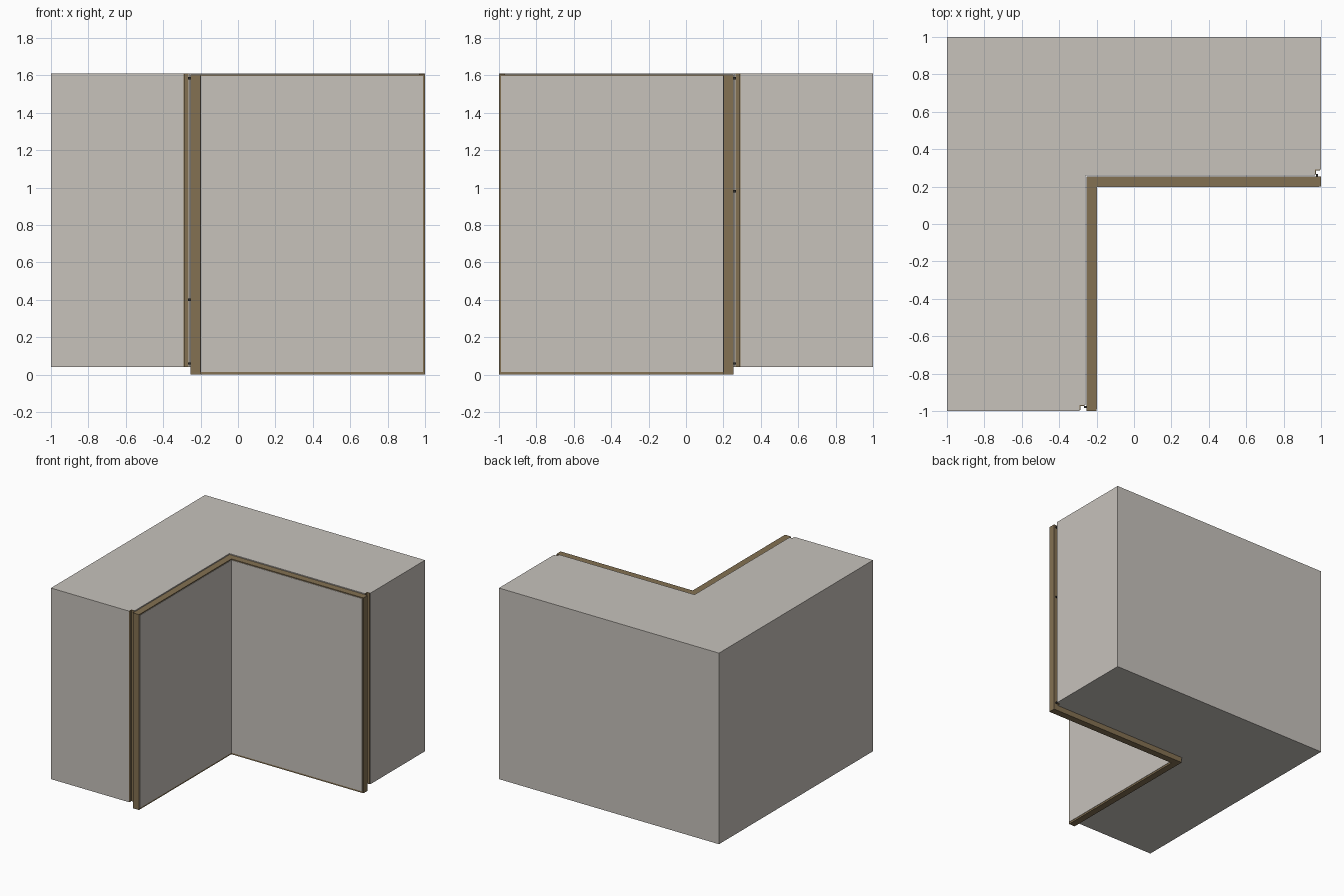
import bpy, bmesh

if "Cube" in bpy.data.objects:
    bpy.data.objects.remove(bpy.data.objects["Cube"])

BOTTOM, TOP = 0.04, 1.61


def material(name, color):
    m = bpy.data.materials.new(name)
    m.diffuse_color = (*color, 1)
    m.use_nodes = True
    m.node_tree.nodes["Principled BSDF"].inputs["Base Color"].default_value = m.diffuse_color
    return m


GREY = material("warm grey", (0.57, 0.54, 0.50))
WOOD = material("brown wood", (0.23, 0.165, 0.085))
DARK = material("dark metal", (0.03, 0.03, 0.03))


def swap(points):
    """Mirror a plan outline across the diagonal so one wing gives the other."""
    return [(-y, -x) for x, y in points]


def prism(name, outline, z0, z1, mat):
    bm = bmesh.new()
    face = bm.faces.new([bm.verts.new((x, y, z0)) for x, y in outline])
    top = bmesh.ops.extrude_face_region(bm, geom=[face])
    verts = [v for v in top["geom"] if isinstance(v, bmesh.types.BMVert)]
    bmesh.ops.translate(bm, verts=verts, vec=(0, 0, z1 - z0))
    if face.is_valid is False or not any(
            all(abs(v.co.z - z0) < 1e-6 for v in f.verts) for f in bm.faces):
        bm.faces.new([v for v in bm.verts if abs(v.co.z - z0) < 1e-6])
    bmesh.ops.recalc_face_normals(bm, faces=bm.faces[:])
    me = bpy.data.meshes.new(name)
    bm.to_mesh(me)
    bm.free()
    me.materials.append(mat)
    ob = bpy.data.objects.new(name, me)
    bpy.context.collection.objects.link(ob)
    return ob


def rect(x0, x1, y0, y1):
    return [(x0, y0), (x1, y0), (x1, y1), (x0, y1)]


# L-shaped body with a small notch at the inner edge of each wing end
half = [(-1, -1), (-0.292, -1), (-0.292, -0.968), (-0.26, -0.968)]
body = half + [(-0.26, 0.26)] + swap(half)[::-1] + [(-1, 1)]
prism("wall_body", body, BOTTOM, TOP, GREY)

# L-shaped wooden core lining the inner corner, reaching the ground
core = [(-0.255, -1), (-0.2, -1), (-0.2, 0.2), (1, 0.2), (1, 0.255), (-0.255, 0.255)]
prism("lining_core", core, 0, TOP - 0.005, WOOD)

for side, place in (("left", lambda p: p), ("right", swap)):
    # grey facing sheet, leaving a thin wooden edge around it
    prism(side + "_facing", place(rect(-0.201, -0.197, -0.99, 0.198)), 0.014, 1.597, GREY)
    # angle trim lining the notch
    angle = [(-0.292, -0.995), (-0.287, -0.995), (-0.287, -0.973),
             (-0.265, -0.973), (-0.265, -0.968), (-0.292, -0.968)]
    prism(side + "_corner_trim", place(angle), BOTTOM, TOP, WOOD)
    # small clips bridging the gap between trim and lining
    for i, z in enumerate((0.06, 0.40 if side == "left" else 0.98, 1.585)):
        prism(f"{side}_clip_{i + 1}", place(rect(-0.266, -0.254, -0.985, -0.972)),
              z - 0.006, z + 0.006, DARK)
